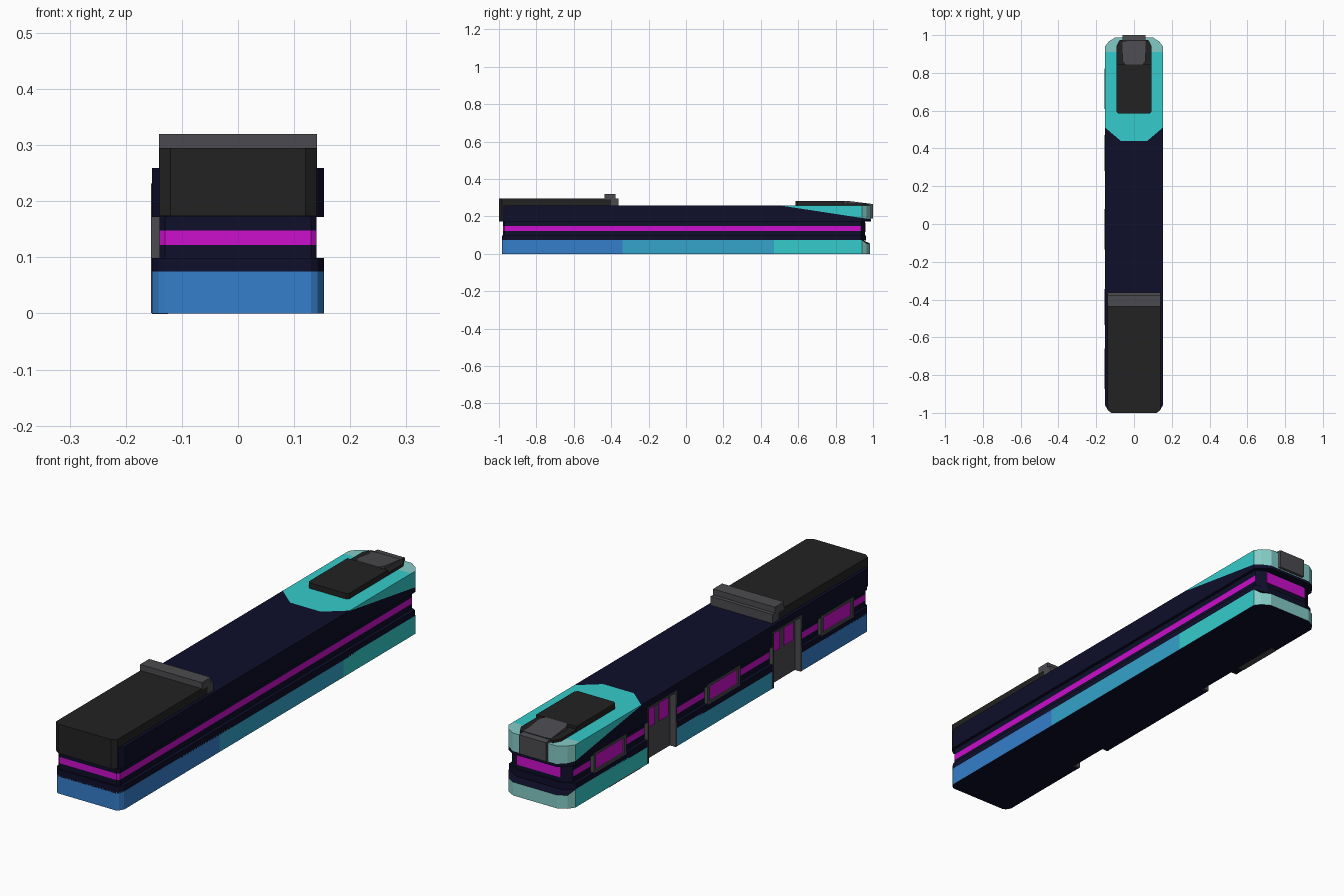
import bpy, bmesh
from mathutils import Vector

if "Cube" in bpy.data.objects:
    bpy.data.objects.remove(bpy.data.objects["Cube"])


def srgb(*c):
    return tuple((v / 255 / 12.92) if v < 11 else ((v / 255 + 0.055) / 1.055) ** 2.4 for v in c) + (1,)


COLOURS = {"navy": (14, 14, 42), "magenta": (204, 14, 204), "blue": (53, 126, 203),
           "light_blue": (53, 163, 203), "turquoise": (53, 203, 203), "pale_turquoise": (132, 203, 198),
           "charcoal": (34, 34, 34), "grey": (75, 75, 80)}
MATS = {}
for name, c in COLOURS.items():
    MATS[name] = bpy.data.materials.new(name)
    MATS[name].diffuse_color = srgb(*c)
INDEX = {n: i for i, n in enumerate(COLOURS)}


def finish(name, bm, rule):
    """Colour faces by rule(centre, normal) or by one colour name."""
    bmesh.ops.recalc_face_normals(bm, faces=bm.faces)
    me = bpy.data.meshes.new(name)
    if isinstance(rule, str):
        me.materials.append(MATS[rule])
    else:
        for m in MATS.values():
            me.materials.append(m)
        for f in bm.faces:
            f.material_index = INDEX[rule(f.calc_center_median(), f.normal)]
    bm.to_mesh(me)
    bm.free()
    ob = bpy.data.objects.new(name, me)
    bpy.context.collection.objects.link(ob)
    return ob


def prism(half, z0, z1):
    """Extrude an outline given by its +x half (front to back), mirrored."""
    bm = bmesh.new()
    pts = half + [(-x, y) for x, y in reversed(half)]
    f = bm.faces.new([bm.verts.new((x, y, z0)) for x, y in pts])
    r = bmesh.ops.extrude_face_region(bm, geom=[f])
    for v in r["geom"]:
        if isinstance(v, bmesh.types.BMVert):
            v.co.z = z1
    return bm


def slice_at(bm, co, no):
    bmesh.ops.bisect_plane(bm, geom=bm.verts[:] + bm.edges[:] + bm.faces[:], plane_co=co, plane_no=no)


def box(name, x, y, z, colour):
    bm = bmesh.new()
    bmesh.ops.create_cube(bm, size=1)
    for v in bm.verts:
        v.co = [(a + b) / 2 + c * (b - a) for c, (a, b) in zip(v.co, (x, y, z))]
    return finish(name, bm, colour)


# Lower skirt in three lengthwise colours, its back lip bevelled down
bm = prism([(0.13, -0.985), (0.142, -0.978), (0.153, -0.96), (0.153, 0.94), (0.135, 0.965), (0.1, 0.985)], 0, 0.075)
for v in bm.verts:
    if v.co.z > 0.05 and v.co.y > 0.96:
        v.co.z = 0.055
for y in (-0.34, 0.47):
    slice_at(bm, (0, y, 0), (0, 1, 0))


def skirt_rule(c, n):
    if abs(n.z) > 0.6:
        return "navy"
    if n.y > 0.3:
        return "pale_turquoise"
    return "blue" if c.y < -0.34 else "light_blue" if c.y < 0.47 else "turquoise"


skirt = finish("lower_skirt", bm, skirt_rule)

# Navy sill above the skirt
sill = finish("sill", prism([(0.13, -0.985), (0.142, -0.978), (0.153, -0.96), (0.153, 0.935), (0.1, 0.962)],
                            0.07, 0.099), "navy")

# Recessed waist with a magenta stripe
bm = prism([(0.13, -0.978), (0.14, -0.97), (0.14, 0.935), (0.1, 0.957)], 0.09, 0.18)
for z in (0.122, 0.148):
    slice_at(bm, (0, 0, z), (0, 0, 1))
waist = finish("waist", bm, lambda c, n: "magenta" if 0.122 < c.z < 0.148 and n.y < 0.3 else "navy")

# Upper body: navy, turning turquoise towards the back along a slanted line
bm = prism([(0.13, -0.985), (0.142, -0.978), (0.153, -0.96), (0.153, 0.94), (0.135, 0.965), (0.1, 0.988)], 0.172, 0.259)
slice_at(bm, (0, 0.5, 0.259), (0, 0.153, 1))
slice_at(bm, (0, 0.44, 0), (0, 1, 0))
slice_at(bm, (0, 0.91, 0), (0, 1, 0))
for s in (-1, 1):
    slice_at(bm, (s * 0.07, 0.44, 0), (s * 0.07, -0.083, 0))


def upper_rule(c, n):
    if n.z < -0.5:
        return "navy"
    if n.z > 0.5:
        inside = c.y > 0.44 and abs(c.x) < 0.07 + (c.y - 0.44) * 0.083 / 0.07
        return ("pale_turquoise" if c.y > 0.91 else "turquoise") if inside or c.y > 0.515 else "navy"
    if c.y > 0.44 and c.z > 0.259 - (c.y - 0.5) * 0.153:
        return "pale_turquoise" if n.y > 0.3 else "turquoise"
    return "navy"


upper = finish("upper_body", bm, upper_rule)

# Doorways cut into the left side, with leaves, jambs and panes
DOORS = [(0.28, 0.47), (-0.535, -0.345)]
for i, (a, b) in enumerate(DOORS):
    cutter = box("doorway_cutter_%d" % i, (-0.2, -0.125), (a, b), (-0.1, 0.232), "grey")
    cutter.hide_render = True
    cutter.hide_viewport = True
    cutter.display_type = 'WIRE'
    for ob in (skirt, sill, waist, upper):
        m = ob.modifiers.new("doorway", 'BOOLEAN')
        m.object = cutter
        m.solver = 'EXACT'
    box("door_leaf", (-0.128, -0.120), (a, b), (0.001, 0.233), "grey")
    for y in (a, b - 0.008):
        box("door_jamb", (-0.155, -0.125), (y, y + 0.008), (0.001, 0.232), "grey")
    box("door_lintel", (-0.155, -0.125), (a, b), (0.224, 0.232), "grey")
    mid = (a + b) / 2
    for c in (mid - 0.044, mid + 0.044):
        box("door_pane", (-0.131, -0.127), (c - 0.031, c + 0.031), (0.13, 0.208), "magenta")

# Framed windows on the left side
for c in (0.715, -0.027, -0.767):
    a, b = c - 0.107, c + 0.107
    for y in (a, b - 0.014):
        box("window_frame_post", (-0.155, -0.138), (y, y + 0.014), (0.096, 0.178), "grey")
    for z in (0.096, 0.168):
        box("window_frame_rail", (-0.155, -0.138), (a, b), (z, z + 0.01), "grey")
    box("window_pane", (-0.149, -0.141), (a + 0.01, b - 0.01), (0.104, 0.17), "magenta")

# Back window and underside step
box("back_window", (-0.1, 0.1), (0.953, 0.961), (0.118, 0.166), "magenta")
box("underside_step", (-0.153, -0.125), (0.51, 0.72), (-0.001, 0.003), "grey")

# Front hood wrapping over roof and down the front
finish("front_hood", prism([(0.12, -1.0), (0.14, -0.985), (0.14, -0.38), (0.13, -0.365)], 0.25, 0.295), "charcoal")
finish("front_hood_face", prism([(0.12, -1.0), (0.14, -0.985), (0.14, -0.972)], 0.174, 0.255), "charcoal")

# Roof bar behind the hood
box("roof_bar", (-0.141, 0.141), (-0.437, -0.378), (0.29, 0.32), "grey")
box("roof_bar_step", (-0.141, 0.141), (-0.40, -0.362), (0.258, 0.296), "grey")

# Back roof pod and its visor folding over the end
finish("back_pod", prism([(0.083, 0.585), (0.092, 0.595), (0.092, 0.845)], 0.255, 0.282), "charcoal")
finish("back_pod_low", prism([(0.092, 0.84), (0.092, 0.945), (0.075, 0.975)], 0.255, 0.27), "charcoal")
bm = prism([(0.048, 0.845), (0.062, 0.865), (0.062, 1.0)], 0.255, 0.283)
for v in bm.verts:
    if v.co.z > 0.27 and v.co.y > 0.9:
        v.co.z = 0.266
finish("visor_top", bm, "grey")
box("visor_drop", (-0.062, 0.062), (0.98, 1.0), (0.188, 0.26), "grey")

for m in bpy.data.materials:
    if m.users and not m.is_grease_pencil:
        m.use_nodes = True
        m.node_tree.nodes["Principled BSDF"].inputs["Base Color"].default_value = m.diffuse_color
